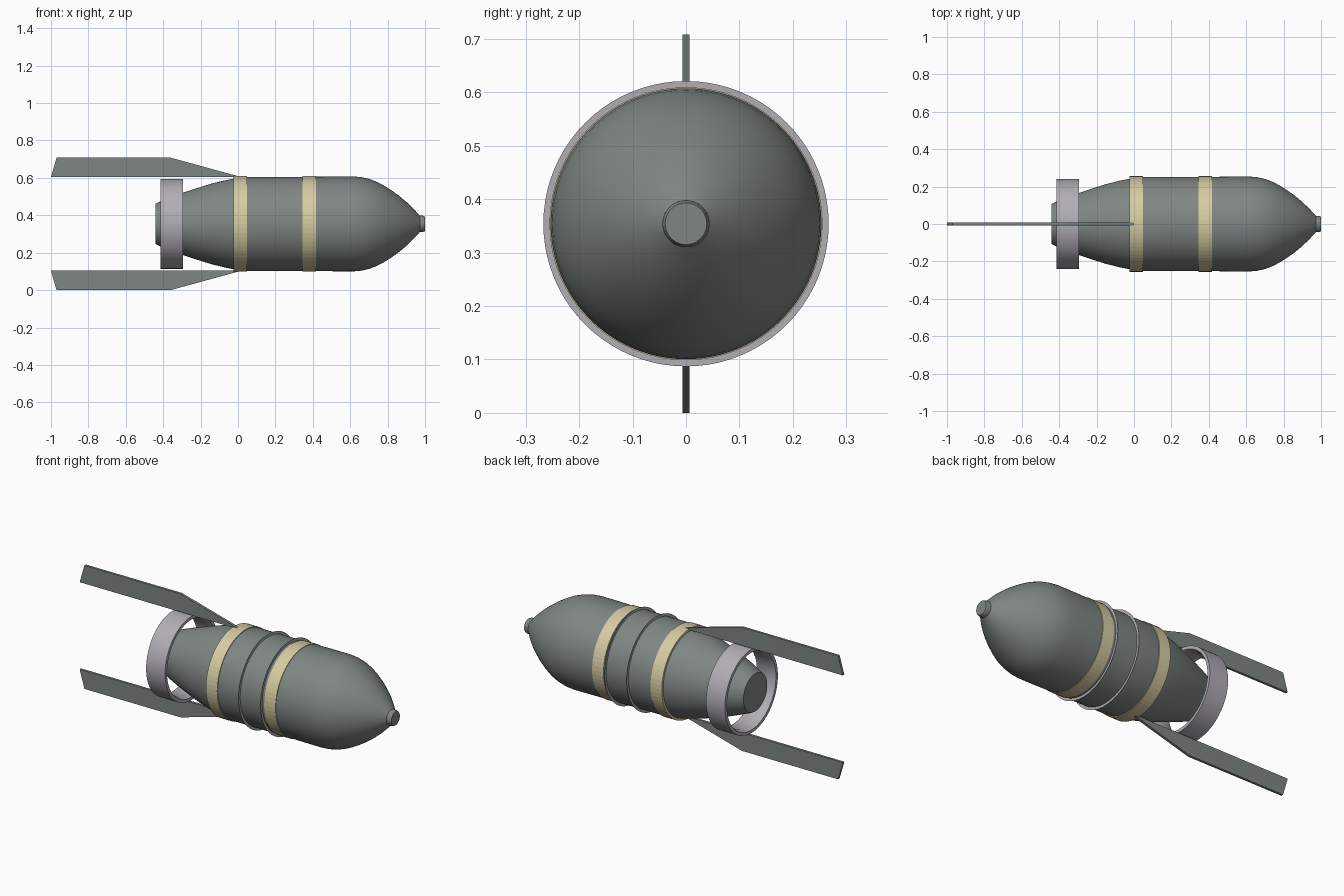
import bpy, bmesh, math

if "Cube" in bpy.data.objects:
    bpy.data.objects.remove(bpy.data.objects["Cube"])

AXIS = 0.354  # height of the long axis


def material(name, rgb):
    m = bpy.data.materials.new(name)
    m.diffuse_color = (*rgb, 1)
    m.use_nodes = True
    m.node_tree.nodes["Principled BSDF"].inputs["Base Color"].default_value = m.diffuse_color
    return m


GREY = material("grey green", (0.21, 0.24, 0.23))
CREAM = material("cream", (0.68, 0.60, 0.36))
STEEL = material("light steel", (0.44, 0.42, 0.46))


def finish(name, bm, mat, angle=None):
    me = bpy.data.meshes.new(name)
    bm.to_mesh(me)
    bm.free()
    me.materials.append(mat)
    ob = bpy.data.objects.new(name, me)
    bpy.context.collection.objects.link(ob)
    if angle:
        bpy.ops.object.select_all(action='DESELECT')
        ob.select_set(True)
        bpy.context.view_layer.objects.active = ob
        bpy.ops.object.shade_smooth_by_angle(angle=math.radians(angle))
    return ob


def lathe(name, profile, mat, n=64, closed=False, angle=30):
    """Revolve (x, radius) points about the long axis."""
    bm = bmesh.new()
    rings = []
    for x, r in profile:
        rings.append([bm.verts.new((x, r * math.cos(a), AXIS + r * math.sin(a)))
                      for a in (2 * math.pi * i / n for i in range(n))])
    pairs = list(zip(rings, rings[1:]))
    if closed:
        pairs.append((rings[-1], rings[0]))
    for a, b in pairs:
        for i in range(n):
            j = (i + 1) % n
            bm.faces.new((a[i], a[j], b[j], b[i]))
    if not closed and len(profile) > 2:
        bm.faces.new(rings[0])
        bm.faces.new(rings[-1])
    bmesh.ops.recalc_face_normals(bm, faces=bm.faces)
    return finish(name, bm, mat, angle)


# Main casing, from the tail to the base of the nose
lathe("casing", [
    (-0.44, 0.108), (-0.42, 0.118), (-0.36, 0.142), (-0.295, 0.166),
    (-0.22, 0.191), (-0.14, 0.216), (-0.07, 0.233), (-0.01, 0.245),
    (0.04, 0.251), (0.2, 0.2515), (0.4, 0.252), (0.54, 0.2535),
    (0.62, 0.2535), (0.66, 0.250), (0.70, 0.241), (0.74, 0.226),
    (0.78, 0.205), (0.82, 0.180), (0.86, 0.151), (0.90, 0.118),
    (0.94, 0.079), (0.972, 0.044)], GREY, n=96, angle=35)

# Nose fuse
lathe("nose_cap", [(0.955, 0.036), (0.968, 0.044), (0.988, 0.044),
                   (1.0, 0.039)], GREY, n=32)

# Painted bands around the casing
for i, (x0, x1) in enumerate([(-0.025, 0.047), (0.345, 0.417)]):
    lathe(f"band_{i + 1}", [(x0, 0.242), (x0, 0.2555), (x1, 0.2555), (x1, 0.242)],
          CREAM, closed=True, angle=None)

# Paper-thin hoops standing out from the casing
for i, x in enumerate((0.19, 0.33)):
    lathe(f"hoop_{i + 1}", [(x, 0.249), (x, 0.267)], STEEL, n=80)

# Hollow tail ring
lathe("tail_ring", [(-0.415, 0.222), (-0.415, 0.240), (-0.295, 0.240),
                    (-0.295, 0.222), (-0.32, 0.212), (-0.39, 0.212)],
      STEEL, closed=True)

# Two fins, mirrored above and below the axis
FIN = [(-1.0, 0.250), (0.02, 0.250), (-0.36, 0.354), (-0.97, 0.354)]
for name, s in (("upper_fin", 1), ("lower_fin", -1)):
    bm = bmesh.new()
    base = bm.faces.new([bm.verts.new((x, -0.007, AXIS + s * r)) for x, r in FIN])
    ext = bmesh.ops.extrude_face_region(bm, geom=[base])
    for v in ext["geom"]:
        if isinstance(v, bmesh.types.BMVert):
            v.co.y = 0.007
    bmesh.ops.recalc_face_normals(bm, faces=bm.faces)
    finish(name, bm, GREY)
